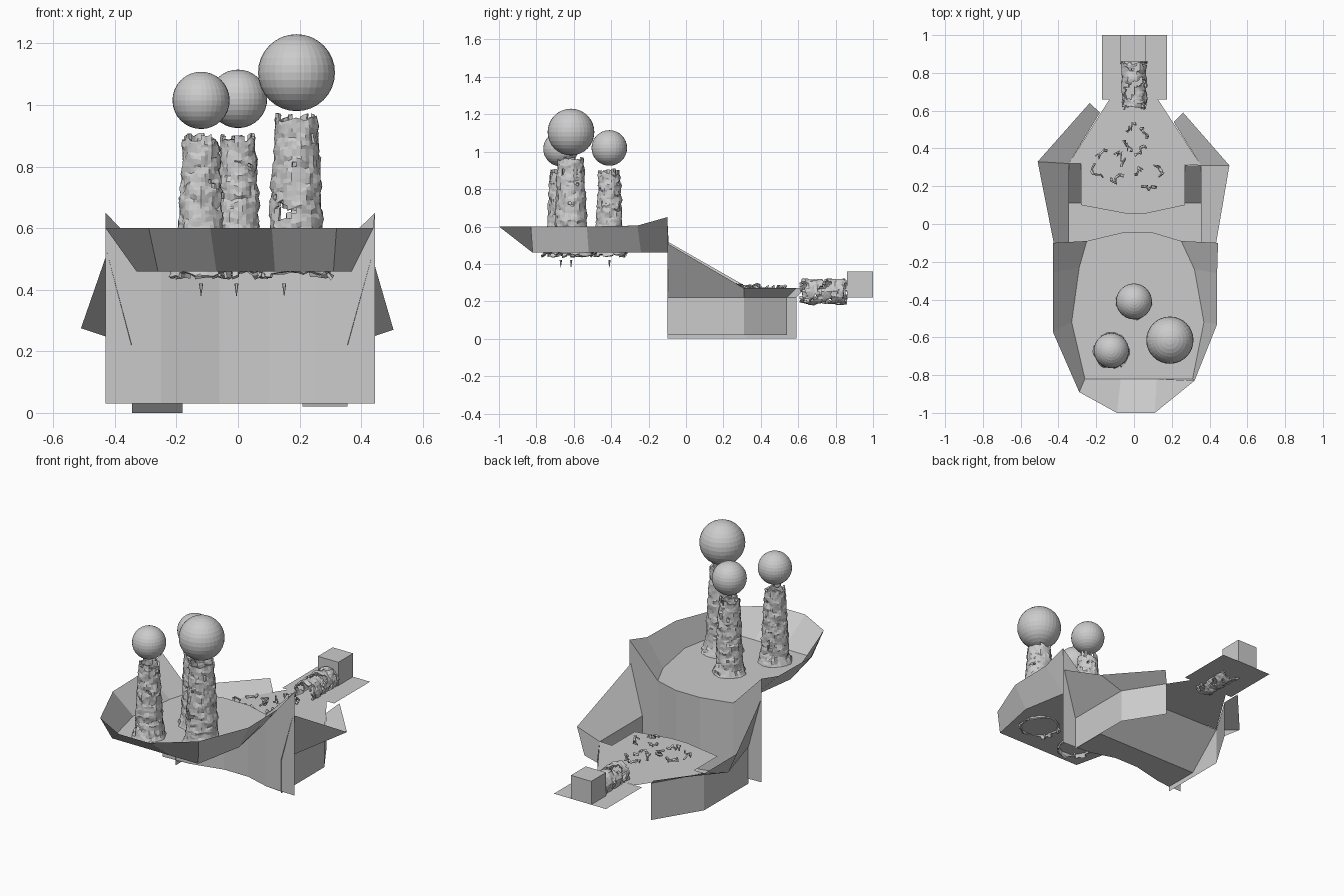
import bpy, bmesh, math, random
from mathutils import Vector, noise

if "Cube" in bpy.data.objects:
    bpy.data.objects.remove(bpy.data.objects["Cube"])

random.seed(4)


def mesh_object(name, verts, faces):
    me = bpy.data.meshes.new(name)
    me.from_pydata(verts, [], faces)
    ob = bpy.data.objects.new(name, me)
    bpy.context.collection.objects.link(ob)
    return ob


def strip(name, a, b):
    """Sheet between two matching rows of points."""
    n = len(a)
    return mesh_object(name, a + b, [(i, i + 1, n + i + 1, n + i) for i in range(n - 1)])


def plate(name, outline, z):
    return mesh_object(name, [(x, y, z) for x, y in outline], [tuple(range(len(outline)))])


def thicken(ob, t):
    m = ob.modifiers.new("thickness", "SOLIDIFY")
    m.thickness = t
    m.offset = -1


def rough_tube(name, place, radius, length, seed, drop=0.0, hole=None, segs=32, rings=36):
    """Bark-like open tube; radius(t) is the profile, place maps local to world."""
    bm = bmesh.new()
    rows = []
    off = Vector((seed * 7.3, seed * 3.1, 0))
    for j in range(rings + 1):
        t = j / rings
        row = []
        for i in range(segs):
            a = 2 * math.pi * i / segs
            p = Vector((math.cos(a), math.sin(a), 0)) * radius(t)
            p.z = t * length
            n = noise.noise(p * 28 + off) * 0.009 + noise.noise(p * 65 + off) * 0.006
            p += Vector((math.cos(a), math.sin(a), 0)) * n
            p.z += noise.noise(p * 40 - off) * 0.014
            row.append(bm.verts.new(place(p)))
        rows.append(row)
    for j in range(rings):
        for i in range(segs):
            k = (i + 1) % segs
            mid = Vector((math.cos(2 * math.pi * (i + .5) / segs), math.sin(2 * math.pi * (i + .5) / segs), 0))
            mid = mid * radius(j / rings) + Vector((0, 0, (j + .5) * length / rings))
            n = noise.noise(mid * 32 + off * 2)
            if (j in (0, rings - 1) and n > -0.05) or n < drop - 0.62:
                continue
            if hole and (Vector((mid.x, mid.z)) - Vector(hole)).length < 0.026 + 0.02 * n:
                continue
            bm.faces.new((rows[j][i], rows[j][k], rows[j + 1][k], rows[j + 1][i]))
    bmesh.ops.delete(bm, geom=[v for v in bm.verts if not v.link_faces], context='VERTS')
    me = bpy.data.meshes.new(name)
    bm.to_mesh(me)
    bm.free()
    ob = bpy.data.objects.new(name, me)
    bpy.context.collection.objects.link(ob)
    thicken(ob, 0.01)
    return ob


# Upper basin: floor outline and flared rim
floor = [(-.25, -.09), (-.29, -.23), (-.33, -.52), (-.26, -.82), (-.07, -.82),
         (.12, -.82), (.31, -.82), (.37, -.52), (.32, -.24), (.25, -.09)]
rim = [(-.43, -.1, .65), (-.43, -.26, .605), (-.43, -.57, .6), (-.29, -.89, .6), (-.09, -1, .6),
       (.11, -1, .6), (.32, -.83, .6), (.44, -.53, .6), (.44, -.26, .605), (.445, -.1, .65)]
plate("upper_floor", floor + [(.1, -.045), (-.06, -.045)], .46)
strip("upper_rim", [(x, y, .46) for x, y in floor], rim)

# Cliff wall below the upper basin
cliff = [(-.43, -.1, .65), (-.25, -.09, .46), (-.06, -.045, .46),
         (.1, -.045, .46), (.25, -.09, .46), (.445, -.1, .65)]
strip("cliff_wall", [(x, y, .03) for x, y, z in cliff], cliff)

# Lower pit, ramp and raised lower floor
plate("pit_floor", [(-.345, -.1), (-.25, -.09), (-.06, -.045), (.1, -.045), (.25, -.09),
                    (.355, -.1), (.355, .11), (-.345, .11)], .03)
strip("pit_ramp", [(-.345, .11, .03), (.355, .11, .03)], [(-.345, .32, .22), (.355, .31, .22)])
plate("lower_floor", [(-.28, .1), (-.04, .055), (.06, .055), (.27, .1), (.27, .315), (.355, .31),
                      (.12, .67), (-.13, .66), (-.345, .32), (-.28, .32)], .222)
plate("path", [(-.17, .66), (.175, .66), (.175, 1), (-.17, 1)], .22)

# Side wings and skirts: the two sides differ slightly
sides = {
    "left": ([(-.345, -.1), (-.345, .32), (-.18, .59)],
             [(-.425, -.1, .52), (-.51, .33, .275), (-.235, .64, .27)], 0),
    "right": ([(.355, -.1), (.355, .31), (.21, .54)],
              [(.435, -.1, .51), (.505, .31, .27), (.26, .59, .27)], .02),
}
for side, (foot, top, base) in sides.items():
    upper = [(x, y, .22) for x, y in foot]
    strip(side + "_wing", upper, top)
    strip(side + "_skirt", [(x, y, base) for x, y in foot], upper)

# Trees: rough hollow trunks with round crowns and small root tips
trees = [("left_tree", -.12, -.67, .073, .90, .093, 1.015, None, -.12),
         ("middle_tree", 0, -.41, .071, .90, .095, 1.02, None, -.005),
         ("right_tree", .19, -.615, .087, .968, .125, 1.105, (-.045, .21), .15)]
for s, (name, x, y, r, top, cr, cz, hole, tip) in enumerate(trees):
    rough_tube(name + "_trunk", lambda p: p + Vector((x, y, .443)),
               lambda t: r * (1.08 - .3 * t + .35 * max(0, 1 - t * 6) ** 1.5),
               top - .443, s + 1, 0.0, hole)
    bpy.ops.mesh.primitive_uv_sphere_add(segments=32, ring_count=16, radius=cr, location=(x, y, cz))
    bpy.context.object.name = name + "_crown"
    bpy.ops.mesh.primitive_cone_add(vertices=5, radius1=.001, radius2=.007, depth=.04,
                                    location=(tip, y, .4))
    bpy.context.object.name = name + "_root_tip"

# Broken hollow log leading to the block
rough_tube("hollow_log", lambda p: Vector((p.x, p.z + .61, p.y + .252)), lambda t: .056,
           .25, 9, .36, segs=28, rings=28)
bpy.ops.mesh.primitive_cube_add(size=1, location=(-.005, .93, .29))
block = bpy.context.object
block.name = "end_block"
block.scale = (.135, .14, .14)


# Ragged scrub on the lower floor: wandering thin twigs
def scrub(name, cx, cy, rx, ry, z, count):
    cu = bpy.data.curves.new(name, 'CURVE')
    cu.dimensions = '3D'
    cu.bevel_depth = .009
    cu.bevel_resolution = 0
    cu.use_fill_caps = True
    for k in range(count):
        a = 2 * math.pi * k / count
        pts = []
        for i in range(9):
            b = a + i * .13 + random.uniform(-.2, .2)
            q = random.uniform(.6, 1)
            pts.append((cx + rx * q * math.cos(b), cy + ry * q * math.sin(b),
                        z + random.uniform(-.014, .016)))
        sp = cu.splines.new('POLY')
        sp.points.add(len(pts) - 1)
        for p, co in zip(sp.points, pts):
            p.co = (*co, 1)
            p.radius = random.uniform(.4, 1.1)
    ob = bpy.data.objects.new(name, cu)
    bpy.context.collection.objects.link(ob)


scrub("left_scrub", -.13, .31, .1, .1, .28, 4)
scrub("right_scrub", .08, .25, .08, .075, .28, 3)
scrub("back_scrub", .01, .45, .07, .09, .27, 4)
